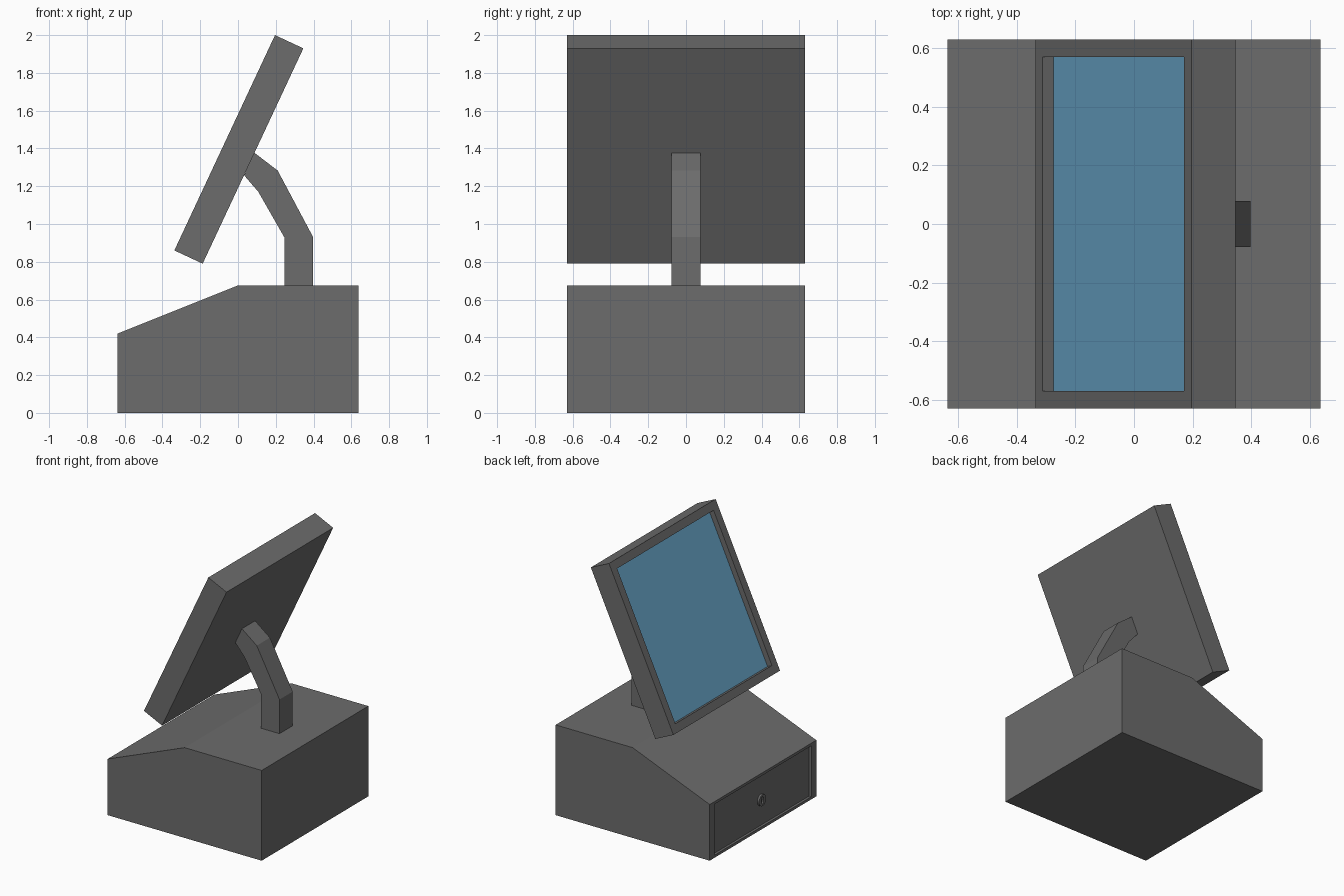
import bpy
import bmesh
from mathutils import Vector, Matrix

cube = bpy.data.objects.get("Cube")
if cube:
    bpy.data.objects.remove(cube, do_unlink=True)


def material(name, color):
    mat = bpy.data.materials.new(name)
    mat.use_nodes = True
    mat.diffuse_color = color
    mat.node_tree.nodes["Principled BSDF"].inputs["Base Color"].default_value = color
    return mat


GREY = material("dark grey plastic", (0.15, 0.15, 0.15, 1))
BLUE = material("screen blue", (0.14, 0.38, 0.58, 1))


def prism(profile, half_width):
    """Extrude an x-z outline along y, centred on y = 0."""
    bm = bmesh.new()
    near = [bm.verts.new((x, -half_width, z)) for x, z in profile]
    far = [bm.verts.new((x, half_width, z)) for x, z in profile]
    bm.faces.new(near)
    bm.faces.new(far[::-1])
    count = len(profile)
    for i in range(count):
        j = (i + 1) % count
        bm.faces.new((near[i], near[j], far[j], far[i]))
    bmesh.ops.recalc_face_normals(bm, faces=bm.faces)
    return bm


def front_face(bm):
    """The face turned most towards -x."""
    bm.normal_update()
    return min(bm.faces, key=lambda f: f.normal.x)


def recess(bm, face, scale, depth):
    """Sink a scaled copy of a face straight into the body."""
    inward = -face.normal.copy()
    centre = face.calc_center_median()
    bmesh.ops.inset_individual(bm, faces=[face], thickness=0)
    bmesh.ops.scale(bm, vec=scale, verts=face.verts, space=Matrix.Translation(-centre))
    bmesh.ops.inset_individual(bm, faces=[face], thickness=0)
    bmesh.ops.translate(bm, vec=inward * depth, verts=face.verts)
    return face


def finish(bm, name, mats):
    bmesh.ops.recalc_face_normals(bm, faces=bm.faces)
    mesh = bpy.data.meshes.new(name)
    bm.to_mesh(mesh)
    bm.free()
    for mat in mats:
        mesh.materials.append(mat)
    obj = bpy.data.objects.new(name, mesh)
    bpy.context.collection.objects.link(obj)
    return obj


# Wedge-topped base with a recessed drawer front
base = prism([(-0.637, 0), (0.637, 0), (0.637, 0.675), (0, 0.675), (-0.637, 0.42)], 0.63)
recess(base, front_face(base), Vector((1, 0.905, 0.905)), 0.018)
finish(base, "register_base", [GREY])

# Drawer lock with a sunken key slot
lock = bmesh.new()
bmesh.ops.create_cone(
    lock, cap_ends=True, segments=24, radius1=0.042, radius2=0.042, depth=0.02,
    matrix=Matrix.Translation((-0.624, 0, 0.21)) @ Matrix.Rotation(1.5708, 4, 'Y'))
recess(lock, front_face(lock), Vector((1, 0.3, 0.65)), 0.012)
finish(lock, "drawer_lock", [GREY])

# Bent support arm
arm = prism([(0.245, 0.67), (0.398, 0.67), (0.398, 0.93), (0.21, 1.283),
             (0.083, 1.38), (0.033, 1.257), (0.108, 1.17), (0.245, 0.93)], 0.078)
finish(arm, "support_arm", [GREY])

# Tilted monitor with a sunken blue display
monitor = prism([(-0.337, 0.86), (-0.187, 0.79), (0.346, 1.93), (0.196, 2.0)], 0.63)
display = recess(monitor, front_face(monitor), Vector((0.905, 0.905, 0.905)), 0.04)
display.material_index = 1
finish(monitor, "monitor", [GREY, BLUE])
